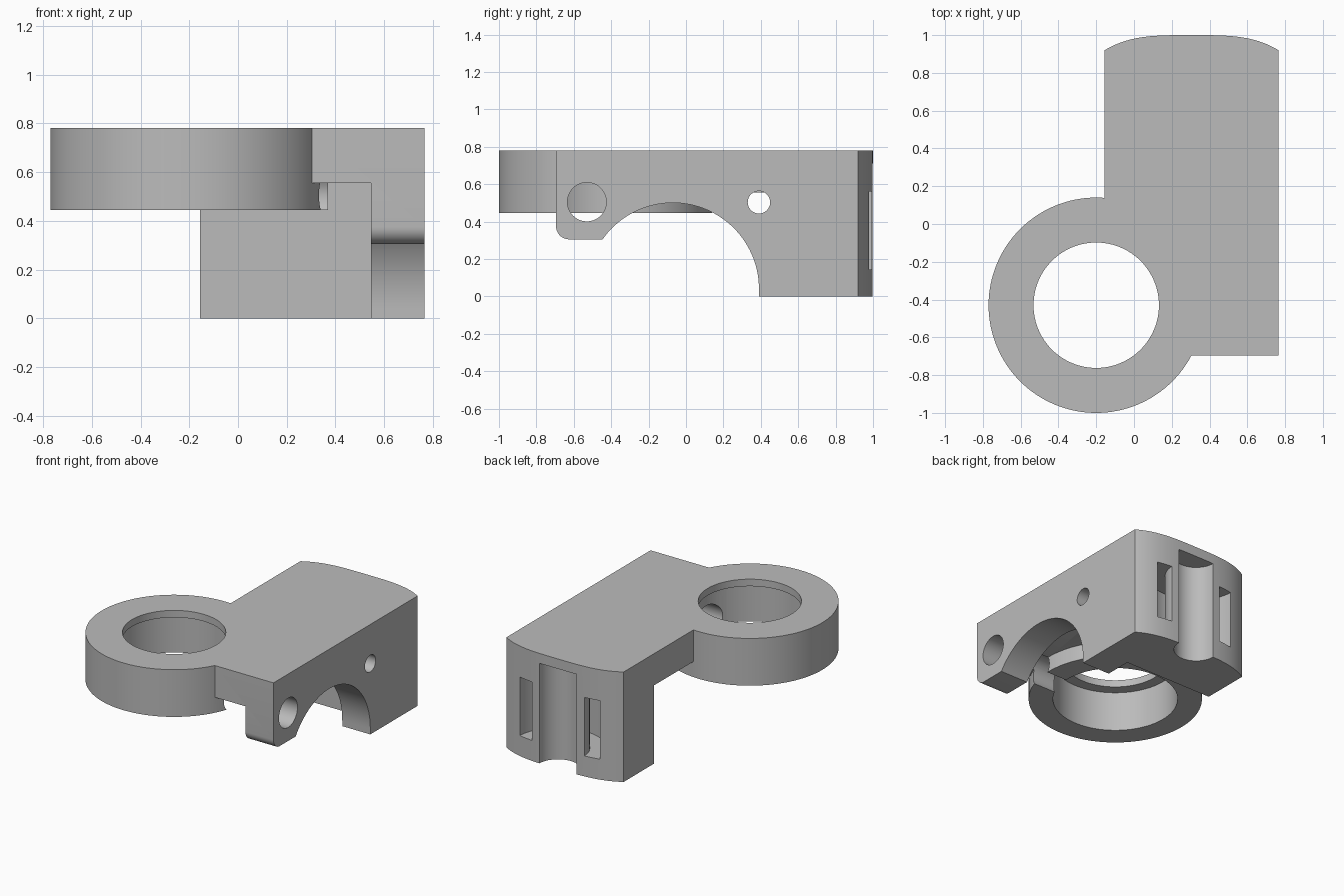
import bpy, bmesh, math
from mathutils import Vector

cube = bpy.data.objects.get("Cube")
if cube:
    bpy.data.objects.remove(cube, do_unlink=True)

grey = bpy.data.materials.new("plain_grey")
grey.use_nodes = True
COLOUR = (0.5, 0.5, 0.5, 1)
grey.diffuse_color = COLOUR
grey.node_tree.nodes["Principled BSDF"].inputs["Base Color"].default_value = COLOUR


def arc(cx, cy, r, a0, a1, n):
    """Points along an arc, angles in degrees."""
    angles = [math.radians(a0 + (a1 - a0) * i / n) for i in range(n + 1)]
    return [(cx + r * math.cos(a), cy + r * math.sin(a)) for a in angles]


def circle(cx, cy, r, n=96):
    return arc(cx, cy, r, 0, 360, n)[:-1]


def prism(name, outline, low, high, axis="Z"):
    """Extrude an outline along z (outline in xy) or along x (outline in yz)."""
    bm = bmesh.new()
    place = (lambda p: Vector((p[0], p[1], low))) if axis == "Z" else \
            (lambda p: Vector((low, p[0], p[1])))
    face = bm.faces.new([bm.verts.new(place(p)) for p in outline])
    top = bmesh.ops.extrude_face_region(bm, geom=[face])["geom"]
    step = Vector((0, 0, high - low)) if axis == "Z" else Vector((high - low, 0, 0))
    bmesh.ops.translate(bm, vec=step, verts=[v for v in top if isinstance(v, bmesh.types.BMVert)])
    bmesh.ops.recalc_face_normals(bm, faces=bm.faces)
    mesh = bpy.data.meshes.new(name)
    bm.to_mesh(mesh)
    bm.free()
    mesh.materials.append(grey)
    obj = bpy.data.objects.new(name, mesh)
    bpy.context.collection.objects.link(obj)
    return obj


def combine(target, other, operation="DIFFERENCE"):
    """Apply a boolean and remove the second object."""
    mod = target.modifiers.new("boolean", "BOOLEAN")
    mod.operation, mod.solver, mod.object = operation, "EXACT", other
    bpy.context.view_layer.update()
    graph = bpy.context.evaluated_depsgraph_get()
    mesh = bpy.data.meshes.new_from_object(target.evaluated_get(graph))
    target.modifiers.clear()
    target.data = mesh
    bpy.data.objects.remove(other, do_unlink=True)


def rect(x0, x1, y0, y1):
    return [(x0, y0), (x1, y0), (x1, y1), (x0, y1)]


# Main block with a bowed back
MID, HALF = 0.305, 0.46
LEFT, RIGHT = MID - HALF, MID + HALF
bow = [(MID + HALF * t, 1 - 0.08 * abs(t) ** 3.5)
       for t in [math.cos(math.pi * i / 32) for i in range(33)]]
body = prism("clamp_body", [(LEFT, -0.695), (RIGHT, -0.695)] + bow, 0, 0.78)

# Open pocket under the top plate, leaving a side wall
combine(body, prism("pocket", rect(-1, 0.545, -1, 0.58), -0.1, 0.555))

# Arch and rounded lug in the side wall
relief = [(-0.8, -0.1), (-0.8, 0.375)] + arc(-0.625, 0.375, 0.07, 180, 270, 10)
relief += arc(-0.07, 0.04, 0.46, 144.8, 0, 48) + [(0.39, -0.1)]
combine(body, prism("arch", relief, 0.5, 0.9, "X"))

# Ring joined to the block, with a stepped bore
RING = (-0.2, -0.43)
combine(body, prism("ring", circle(*RING, 0.57, 128), 0.445, 0.78), "UNION")
combine(body, prism("bore", circle(*RING, 0.332), 0.3, 0.9))
combine(body, prism("counterbore", circle(*RING, 0.41), 0.3, 0.73))

# Cross holes: large one through lug and ring, small one through the wall
combine(body, prism("lug_hole", circle(-0.53, 0.505, 0.104, 48), -0.1, 0.9, "X"))
combine(body, prism("wall_hole", circle(0.39, 0.503, 0.06, 48), 0.5, 0.9, "X"))

# Back groove and the curved strap channel around it
combine(body, prism("groove", circle(MID, 1, 0.146, 64), -0.1, 0.71))
channel = arc(MID, 1, 0.315, 180, 360, 48) + [(MID + 0.315, 1.1), (MID + 0.205, 1.1)]
channel += arc(MID, 1, 0.205, 360, 180, 48) + [(MID - 0.205, 1.1), (MID - 0.315, 1.1)]
combine(body, prism("strap_channel", channel, 0.145, 0.56))

# Smooth curved walls, crisp edges
bpy.ops.object.select_all(action="DESELECT")
body.select_set(True)
bpy.context.view_layer.objects.active = body
bpy.ops.object.shade_smooth_by_angle(angle=math.radians(30))
